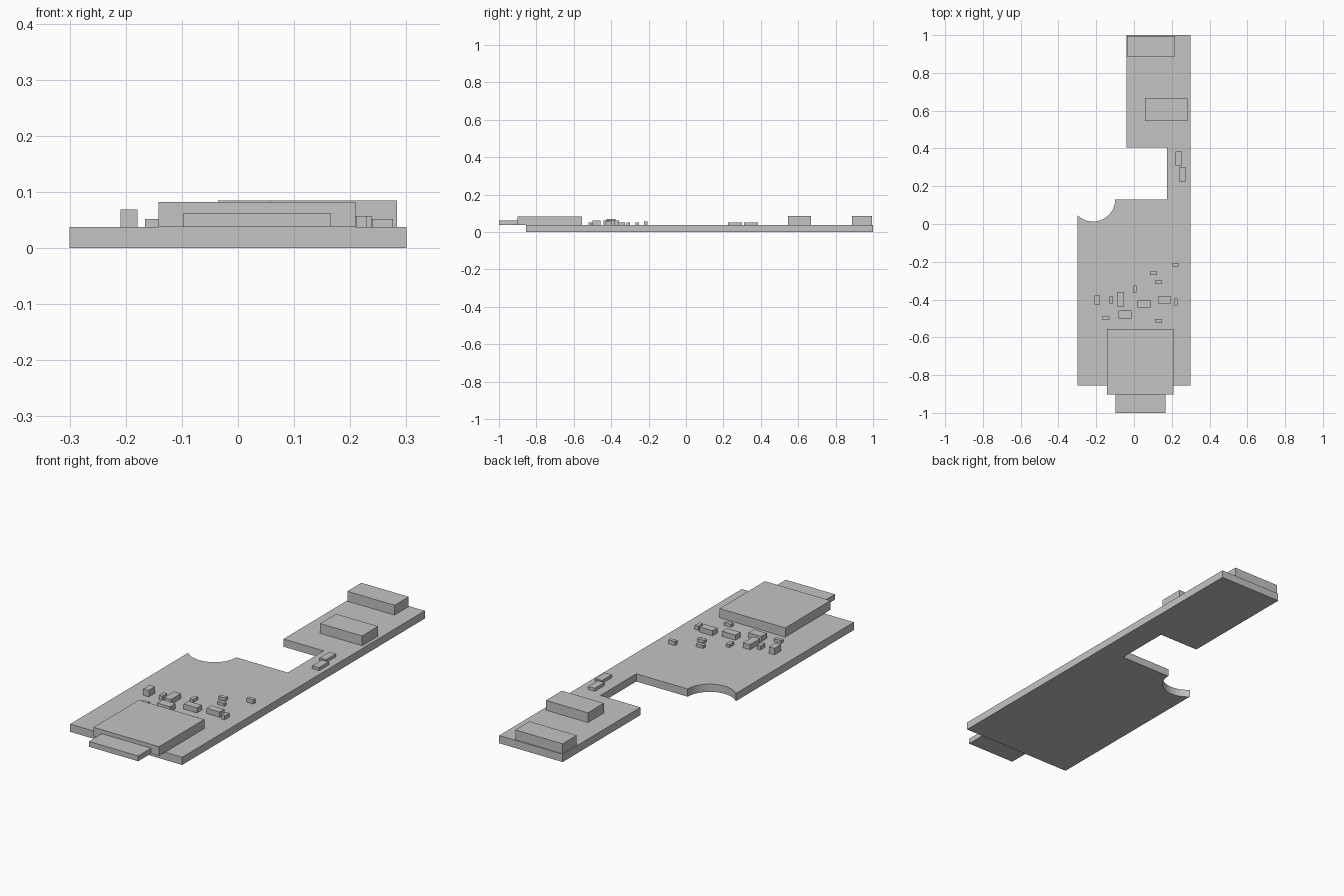
import bpy, bmesh, math

cube = bpy.data.objects.get("Cube")
if cube:
    bpy.data.objects.remove(cube)

grey = bpy.data.materials.new("plain grey")
grey.use_nodes = True
colour = (0.55, 0.55, 0.55, 1)
grey.diffuse_color = colour
grey.node_tree.nodes["Principled BSDF"].inputs["Base Color"].default_value = colour

TOP = 0.0375  # board thickness


def prism(name, outline, z0, z1):
    """Extrude a flat outline from z0 up to z1."""
    bm = bmesh.new()
    base = bm.faces.new([bm.verts.new((x, y, z0)) for x, y in outline])
    up = bmesh.ops.extrude_face_region(bm, geom=[base])["geom"]
    verts = [g for g in up if isinstance(g, bmesh.types.BMVert)]
    bmesh.ops.translate(bm, vec=(0, 0, z1 - z0), verts=verts)
    bmesh.ops.recalc_face_normals(bm, faces=bm.faces)
    mesh = bpy.data.meshes.new(name)
    bm.to_mesh(mesh)
    bm.free()
    mesh.materials.append(grey)
    obj = bpy.data.objects.new(name, mesh)
    bpy.context.collection.objects.link(obj)
    return obj


def block(name, x0, x1, y0, y1, z1):
    """Rectangular part standing on the board."""
    return prism(name, [(x0, y0), (x1, y0), (x1, y1), (x0, y1)], TOP, z1)


# Circuit board with a side notch and a round bite at the left corner
cx, cy, r = -0.217, 0.13, 0.117
end = -math.acos((cx + 0.3) / r) - 2 * math.asin((cx + 0.3) / r)
steps = 28
bite = [(cx + r * math.cos(end * i / steps), cy + r * math.sin(end * i / steps))
        for i in range(steps + 1)]
board = prism("circuit_board",
              [(-0.3, -0.855), (0.3, -0.855), (0.3, 1), (-0.04, 1),
               (-0.04, 0.405), (0.175, 0.405), (0.175, 0.13)] + bite,
              0, TOP)
bpy.context.view_layer.objects.active = board
board.select_set(True)
bpy.ops.object.shade_smooth_by_angle(angle=math.radians(30))

# Card socket with the card end sticking out at the front
block("card_socket", -0.142, 0.209, -0.902, -0.556, 0.082)
block("card", -0.097, 0.166, -1, -0.902, 0.063)

# Rear connectors
block("rear_connector", -0.036, 0.217, 0.887, 0.995, 0.085)
block("middle_connector", 0.058, 0.283, 0.545, 0.667, 0.085)

# Small parts: centre x, centre y, width, depth, top height
parts = {
    "large_component": [
        (-0.072, -0.398, 0.037, 0.077, 0.062),
        (0.054, -0.423, 0.071, 0.037, 0.062),
        (0.161, -0.402, 0.069, 0.037, 0.062),
        (-0.048, -0.479, 0.069, 0.042, 0.062),
        (-0.194, -0.402, 0.030, 0.048, 0.069)],
    "small_component": [
        (0.221, -0.215, 0.035, 0.019, 0.057),
        (0.103, -0.261, 0.037, 0.019, 0.052),
        (0.130, -0.308, 0.037, 0.019, 0.052),
        (0.005, -0.344, 0.018, 0.037, 0.052),
        (-0.120, -0.402, 0.019, 0.037, 0.057),
        (0.220, -0.413, 0.019, 0.037, 0.057),
        (-0.147, -0.500, 0.037, 0.019, 0.052),
        (0.130, -0.512, 0.037, 0.019, 0.052)],
    "strip_component": [
        (0.237, 0.347, 0.035, 0.074, 0.052),
        (0.258, 0.262, 0.037, 0.074, 0.052)],
}
for name, rows in parts.items():
    for i, (x, y, w, d, top) in enumerate(rows, 1):
        block(f"{name}_{i}", x - w / 2, x + w / 2, y - d / 2, y + d / 2, top)
